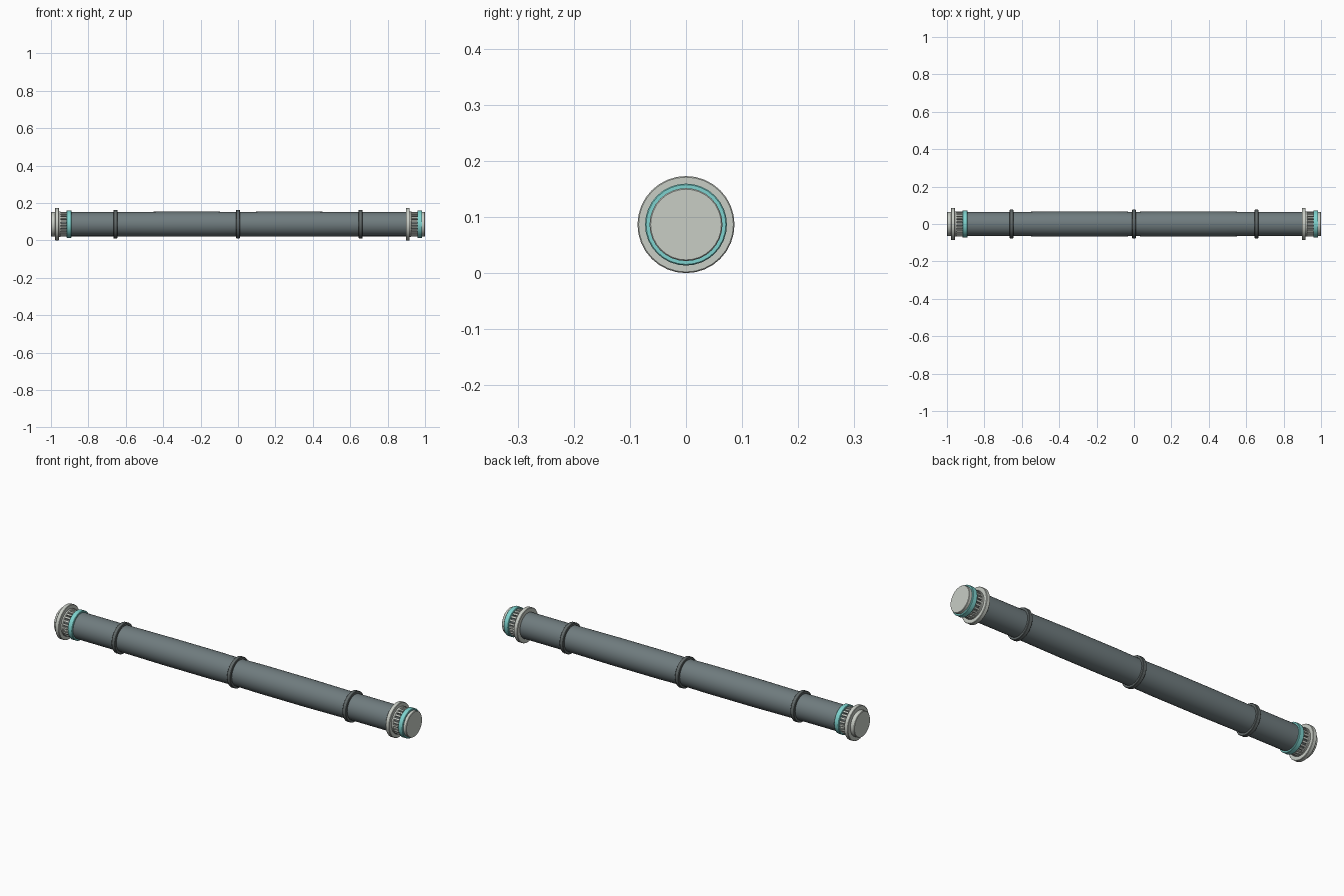
import bpy
import bmesh
from math import cos, sin, tau, radians

cube = bpy.data.objects.get("Cube")
if cube:
    bpy.data.objects.remove(cube)

AXIS_Z = 0.0865
SEGMENTS = 32


def material(name, rgb):
    mat = bpy.data.materials.new(name)
    mat.use_nodes = True
    mat.diffuse_color = (*rgb, 1)
    mat.node_tree.nodes["Principled BSDF"].inputs["Base Color"].default_value = (*rgb, 1)
    return mat


slate = material("slate grey", (0.16, 0.20, 0.21))
dark = material("dark grey", (0.12, 0.14, 0.14))
pale = material("pale grey", (0.58, 0.61, 0.56))
teal = material("teal", (0.21, 0.65, 0.62))


def finish(name, bm, mat):
    bmesh.ops.recalc_face_normals(bm, faces=bm.faces)
    mesh = bpy.data.meshes.new(name)
    bm.to_mesh(mesh)
    bm.free()
    mesh.materials.append(mat)
    obj = bpy.data.objects.new(name, mesh)
    bpy.context.collection.objects.link(obj)
    obj.location.z = AXIS_Z
    bpy.context.view_layer.objects.active = obj
    bpy.ops.object.select_all(action="DESELECT")
    obj.select_set(True)
    bpy.ops.object.shade_smooth_by_angle(angle=radians(25))
    return obj


def lathe(name, profile, mat):
    """Revolve (x, radius) points around the long axis and cap both ends."""
    bm = bmesh.new()
    rings = []
    for x, r in profile:
        angles = [tau * i / SEGMENTS for i in range(SEGMENTS)]
        rings.append([bm.verts.new((x, r * cos(a), r * sin(a))) for a in angles])
    for a, b in zip(rings, rings[1:]):
        for i in range(SEGMENTS):
            j = (i + 1) % SEGMENTS
            bm.faces.new((a[i], a[j], b[j], b[i]))
    bm.faces.new(rings[0])
    bm.faces.new(rings[-1])
    return finish(name, bm, mat)


def band(name, x, width, r, mat, bevel=0.002):
    h = width / 2
    return lathe(name, [(x - h, r - bevel), (x - h + bevel, r),
                        (x + h - bevel, r), (x + h, r - bevel)], mat)


def teeth(name, x, length, r, count, mat):
    """Ring of small blocks standing on the collar."""
    bm = bmesh.new()
    for i in range(count):
        corners = []
        for dx in (-length / 2, length / 2):
            for radius, spread in ((r - 0.012, 0.27), (r, 0.27)):
                for side in (-1, 1):
                    a = tau * (i + side * spread) / count
                    corners.append(bm.verts.new((x + dx, radius * cos(a), radius * sin(a))))
        for face in ((0, 1, 3, 2), (4, 5, 7, 6), (0, 1, 5, 4),
                     (2, 3, 7, 6), (0, 2, 6, 4), (1, 3, 7, 5)):
            bm.faces.new([corners[k] for k in face])
    return finish(name, bm, mat)


# Main tube, swelling slightly in the middle of each half
half = [(0.9, 0.0645), (0.65, 0.0645), (0.4, 0.067), (0.13, 0.067)]
lathe("main_tube", [(-x, r) for x, r in half] + [(0, 0.065)] + half[::-1], slate)

# Clamping rings along the tube
for label, x in (("right", -0.655), ("middle", 0), ("left", 0.655)):
    band(f"{label}_clamp_ring", x, 0.02, 0.0765, dark)

# Identical couplings, the same way round at both ends
for label, x in (("right", -0.9675), ("left", 0.9075)):
    band(f"{label}_flange", x, 0.021, 0.0865, pale)
    band(f"{label}_flange_shoulder", x + 0.014, 0.012, 0.0675, pale)
    band(f"{label}_slotted_core", x + 0.034, 0.04, 0.058, dark)
    teeth(f"{label}_coupling_teeth", x + 0.035, 0.034, 0.0665, 24, pale)
    band(f"{label}_teal_ring", x + 0.064, 0.026, 0.073, teal)

# Pale end caps
band("right_end_cap", -0.978, 0.044, 0.065, pale)
band("left_end_cap", 0.982, 0.036, 0.065, pale)
